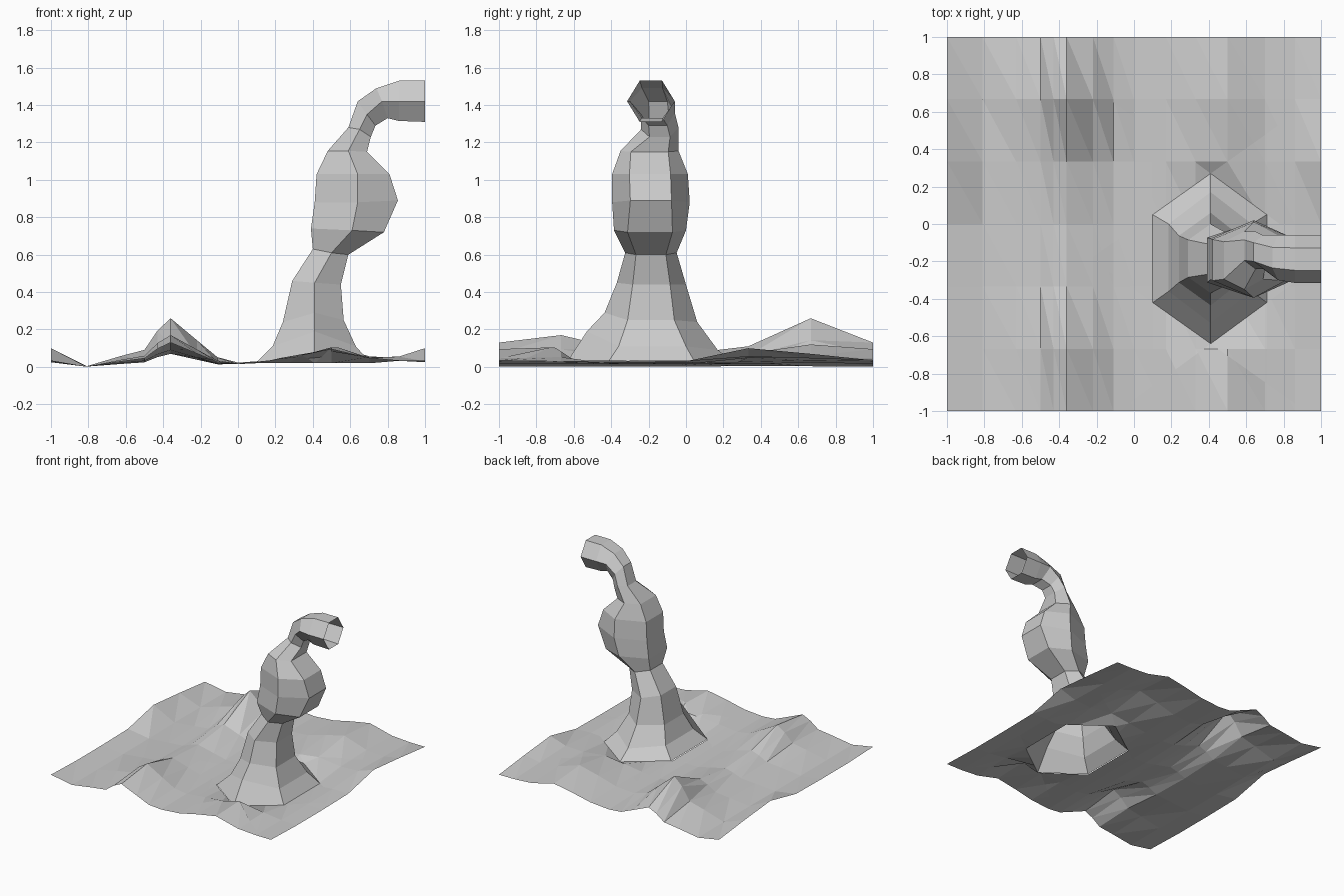
import bpy, bmesh
from mathutils import Vector

if "Cube" in bpy.data.objects:
    bpy.data.objects.remove(bpy.data.objects["Cube"])


def finish(bm, name):
    me = bpy.data.meshes.new(name)
    bm.to_mesh(me)
    bm.free()
    ob = bpy.data.objects.new(name, me)
    bpy.context.collection.objects.link(ob)
    return ob


def lerp(xs, vs, x):
    for i in range(len(xs) - 1):
        if x <= xs[i + 1] + 1e-6:
            return vs[i] + (vs[i + 1] - vs[i]) * (x - xs[i]) / (xs[i + 1] - xs[i])
    return vs[-1]


# Stalk rings: left x, z / right x, z / middle x / front y, z / back y, z / half flat width
RINGS = [
    (.10, .025, .71, .02, .41, -.64, .02, .27, .02, .235),
    (.185, .11, .63, .11, .41, -.53, .19, .17, .09, .18),
    (.24, .24, .565, .25, .41, -.435, .29, .06, .24, .125),
    (.29, .46, .55, .44, .41, -.37, .45, .00, .44, .10),
    (.40, .63, .59, .60, .50, -.325, .61, -.05, .61, .08),
    (.39, .74, .78, .72, .61, -.385, .73, .00, .73, .12),
    (.41, .88, .855, .89, .64, -.395, .88, .02, .88, .11),
    (.42, 1.03, .81, 1.03, .64, -.395, 1.03, .01, 1.03, .11),
    (.48, 1.155, .69, 1.15, .59, -.35, 1.155, -.04, 1.155, .10),
    (.59, 1.28, .71, 1.23, .65, -.24, 1.27, -.04, 1.28, .055),
    (.64, 1.42, .735, 1.29, .69, -.24, 1.35, -.06, 1.36, .05),
    (.74, 1.49, .80, 1.33, .77, -.30, 1.42, -.06, 1.42, .055),
    (.86, 1.53, .86, 1.315, .86, -.315, 1.42, -.06, 1.42, .06),
    (1.0, 1.53, 1.0, 1.31, 1.0, -.315, 1.42, -.06, 1.42, .06),
]


def ring_points(r):
    xl, zl, xr, zr, xm, yf, zf, yb, zb, w = r
    c = (yf + yb) / 2
    return [Vector(p) for p in ((xm, yf, zf), (xr, c - w, zr), (xr, c + w, zr),
                                (xm, yb, zb), (xl, c + w, zl), (xl, c - w, zl))]


# Hollow bent stalk with an open end
bm = bmesh.new()
loops = [[bm.verts.new(p) for p in ring_points(r)] for r in RINGS]
for a, b in zip(loops, loops[1:]):
    for i in range(6):
        j = (i + 1) % 6
        bm.faces.new((a[i], a[j], b[j], b[i]))
finish(bm, "stalk")

# Ground sheet: ridge, right-hand bump and tiling edge heights
XS = [-1, -.81, -.63, -.5, -.43, -.36, -.22, -.11, 0, .17, .33, .5, .7, .86, 1]
YS = [-1, -.667, -.333, 0, .333, .667, 1]
RIDGE_X = [0, 0, .22, .35, .75, 1, .55, .2, .05, 0, 0, 0, 0, 0, 0]
BUMP_X = [0, 0, 0, 0, 0, 0, 0, 0, 0, .2, .6, 1, .3, 0, 0]
EDGE_X = [1, .05, 0, 0, 0, 0, 0, 0, 0, 0, 0, 0, .1, .3, 1]
RIDGE_Y = [.13, .17, .09, .07, .11, .26, .13]
BUMP_Y = [.075, .10, .05, .03, .06, .10, .075]
EDGE_Y = [.035, .025, .025, .03, .10, .07, .035]

base = ring_points(RINGS[0])
sides = []
for i in range(6):
    a, b = base[i], base[(i + 1) % 6]
    n = Vector((b.y - a.y, a.x - b.x, 0)).normalized()
    sides.append((Vector((a.x, a.y, 0)), n))


def outside(p):
    return max((p - a).dot(n) for a, n in sides)


def height(x, y):
    z = sum(lerp(XS, px, x) * lerp(YS, py, y) for px, py in
            ((RIDGE_X, RIDGE_Y), (BUMP_X, BUMP_Y), (EDGE_X, EDGE_Y)))
    z += lerp(XS, [0, 0, 0, 0, 0, 0, 0, 0, .01, .015, .02, .02, .02, .025, 0], x)
    k = min(1, max(0, outside(Vector((x, y, 0)))) / .12)
    return .02 + (z - .02) * k


bm = bmesh.new()
grid = [[bm.verts.new((x, y, 0)) for x in XS] for y in YS]
for r0, r1 in zip(grid, grid[1:]):
    for i in range(len(XS) - 1):
        bm.faces.new((r0[i], r0[i + 1], r1[i + 1], r1[i]))
bmesh.ops.triangulate(bm, faces=bm.faces[:])

# Hexagonal opening under the stalk
for a, n in sides:
    near = [f for f in bm.faces if any(outside(v.co) < .3 for v in f.verts)]
    geom = near + list({e for f in near for e in f.edges}) + list({v for f in near for v in f.verts})
    bmesh.ops.bisect_plane(bm, geom=geom, plane_co=a, plane_no=n, dist=1e-5)
bmesh.ops.delete(bm, geom=[f for f in bm.faces if outside(f.calc_center_median()) < -1e-4],
                 context='FACES')
for v in bm.verts:
    v.co.z = height(v.co.x, v.co.y)
finish(bm, "ground_sheet")
